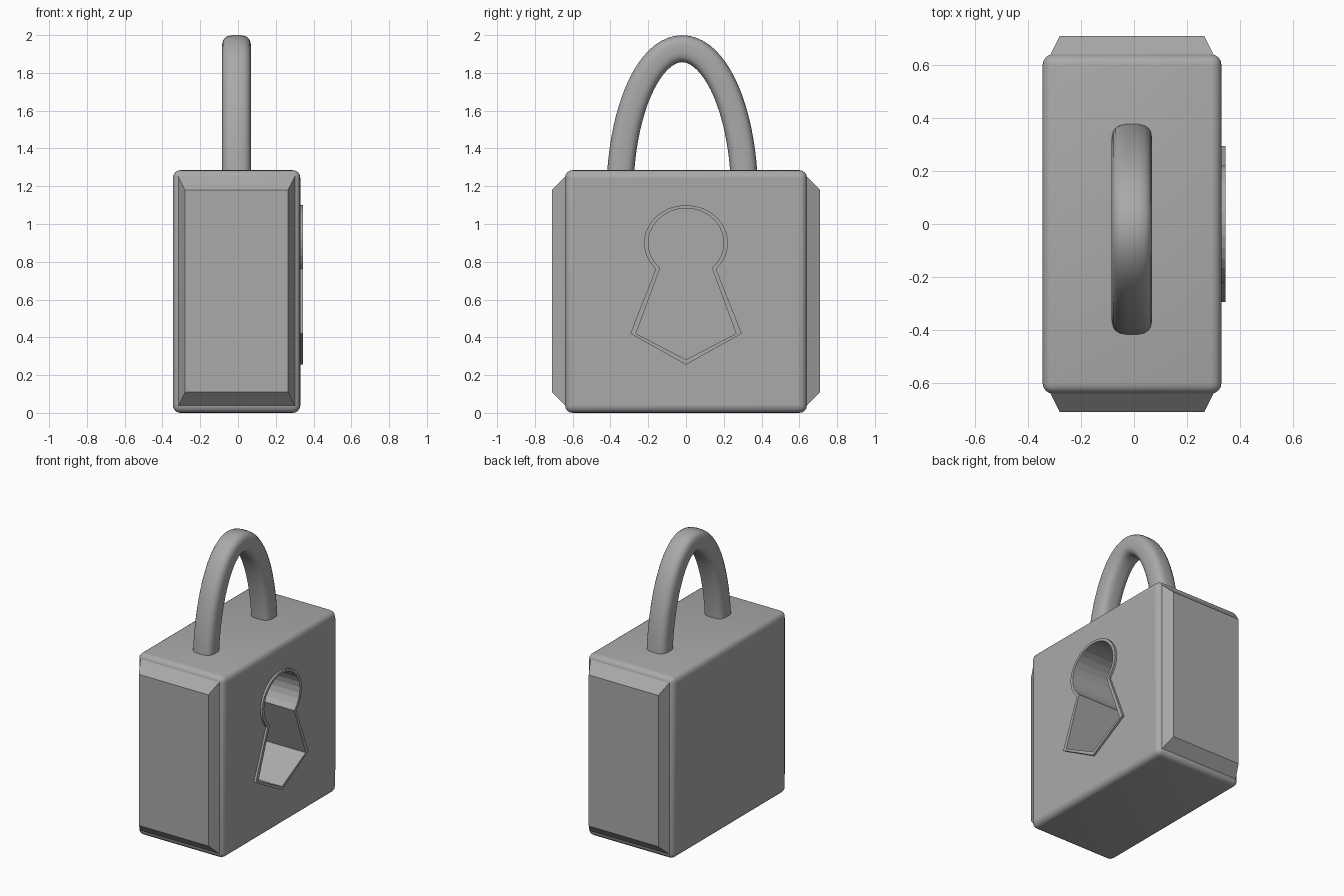
import bpy, bmesh, math
from mathutils import Vector

if "Cube" in bpy.data.objects:
    bpy.data.objects.remove(bpy.data.objects["Cube"], do_unlink=True)

metal = bpy.data.materials.new("grey metal")
metal.use_nodes = True
GREY = (0.4, 0.4, 0.4, 1)
metal.diffuse_color = GREY
metal.node_tree.nodes["Principled BSDF"].inputs["Base Color"].default_value = GREY


def add_object(name, bm, smooth=None):
    bmesh.ops.recalc_face_normals(bm, faces=bm.faces[:])
    mesh = bpy.data.meshes.new(name)
    bm.to_mesh(mesh)
    bm.free()
    mesh.materials.append(metal)
    ob = bpy.data.objects.new(name, mesh)
    bpy.context.collection.objects.link(ob)
    bpy.ops.object.select_all(action='DESELECT')
    ob.select_set(True)
    bpy.context.view_layer.objects.active = ob
    if smooth:
        bpy.ops.object.shade_smooth_by_angle(angle=math.radians(smooth))
    return ob


def box(low, high):
    bm = bmesh.new()
    bmesh.ops.create_cube(bm, size=1)
    low, high = Vector(low), Vector(high)
    for v in bm.verts:
        v.co = (low + high) / 2 + v.co * (high - low)
    return bm


def keyhole(rx, rz, neck, hip, tip):
    """Keyhole outline (y, z): elliptical head over a flared, pointed skirt."""
    start = math.acos(neck / rx)
    n = 22
    pts = []
    for i in range(n + 1):
        a = -start + (math.pi + 2 * start) * i / n
        pts.append((rx * math.cos(a), 0.9 + rz * math.sin(a)))
    return pts + [(-hip, 0.42), (0, tip), (hip, 0.42)]


outer = keyhole(0.222, 0.2, 0.16, 0.295, 0.255)
inner = keyhole(0.2, 0.183, 0.137, 0.265, 0.282)


def ring(bm, pts, x):
    return [bm.verts.new((x, y, z)) for y, z in pts]


def bridge(bm, a, b):
    for i in range(len(a)):
        j = (i + 1) % len(a)
        bm.faces.new((a[i], a[j], b[j], b[i]))


# Keyhole cutter
bm = bmesh.new()
deep, shallow = ring(bm, inner, -0.17), ring(bm, inner, 0.5)
bridge(bm, deep, shallow)
bm.faces.new(deep)
bm.faces.new(shallow)
cutter = add_object("keyhole_cutter", bm)
cutter.hide_render = True

# Lock body with rounded edges and a deep keyhole
bm = box((-0.345, -0.64, 0), (0.33, 0.64, 1.285))
bmesh.ops.bevel(bm, geom=bm.edges[:], offset=0.04, segments=4, profile=0.5, affect='EDGES')
body = add_object("lock_body", bm)
cut = body.modifiers.new("keyhole", 'BOOLEAN')
cut.operation = 'DIFFERENCE'
cut.solver = 'EXACT'
cut.object = cutter
bpy.ops.object.modifier_apply(modifier=cut.name)
bpy.ops.object.shade_smooth_by_angle(angle=math.radians(30))
for p in body.data.polygons:
    if abs(p.center.y) < 0.3 and 0.25 < p.center.z < 1.15:
        p.use_smooth = False
bpy.data.objects.remove(cutter, do_unlink=True)

# Chamfered end panels
for side, name in ((-1, "front_panel"), (1, "back_panel")):
    bm = box((-0.325, min(side * 0.62, side * 0.71), 0.02),
             (0.31, max(side * 0.62, side * 0.71), 1.27))
    for v in bm.verts:
        if abs(v.co.y) > 0.7:
            v.co.x = -0.28 if v.co.x < 0 else 0.265
            v.co.z = 0.11 if v.co.z < 0.6 else 1.18
    add_object(name, bm)

# Raised keyhole rim
bm = bmesh.new()
rings = [ring(bm, outer, 0.32), ring(bm, outer, 0.345),
         ring(bm, inner, 0.345), ring(bm, inner, 0.32)]
for i in range(4):
    bridge(bm, rings[i], rings[(i + 1) % 4])
add_object("keyhole_rim", bm)

# Shackle: rounded-square section swept along a tall half ellipse
bm = bmesh.new()
STEPS, SIDES = 40, 20
sections = []
for i in range(STEPS + 1):
    t = math.pi * i / STEPS
    centre = Vector((-0.008, -0.02 + 0.33 * math.cos(t), 1.15 + 0.778 * math.sin(t)))
    normal = Vector((0, 0.778 * math.cos(t), 0.33 * math.sin(t))).normalized()
    loop = []
    for k in range(SIDES):
        a = 2 * math.pi * (k + 0.5) / SIDES
        c, s = math.cos(a), math.sin(a)
        u = math.copysign(abs(c) ** 0.65, c) * 0.077
        w = math.copysign(abs(s) ** 0.65, s) * 0.072
        loop.append(bm.verts.new(centre + Vector((u, 0, 0)) + normal * w))
    sections.append(loop)
for a, b in zip(sections, sections[1:]):
    bridge(bm, a, b)
bm.faces.new(sections[0])
bm.faces.new(sections[-1])
add_object("shackle", bm, 40)
